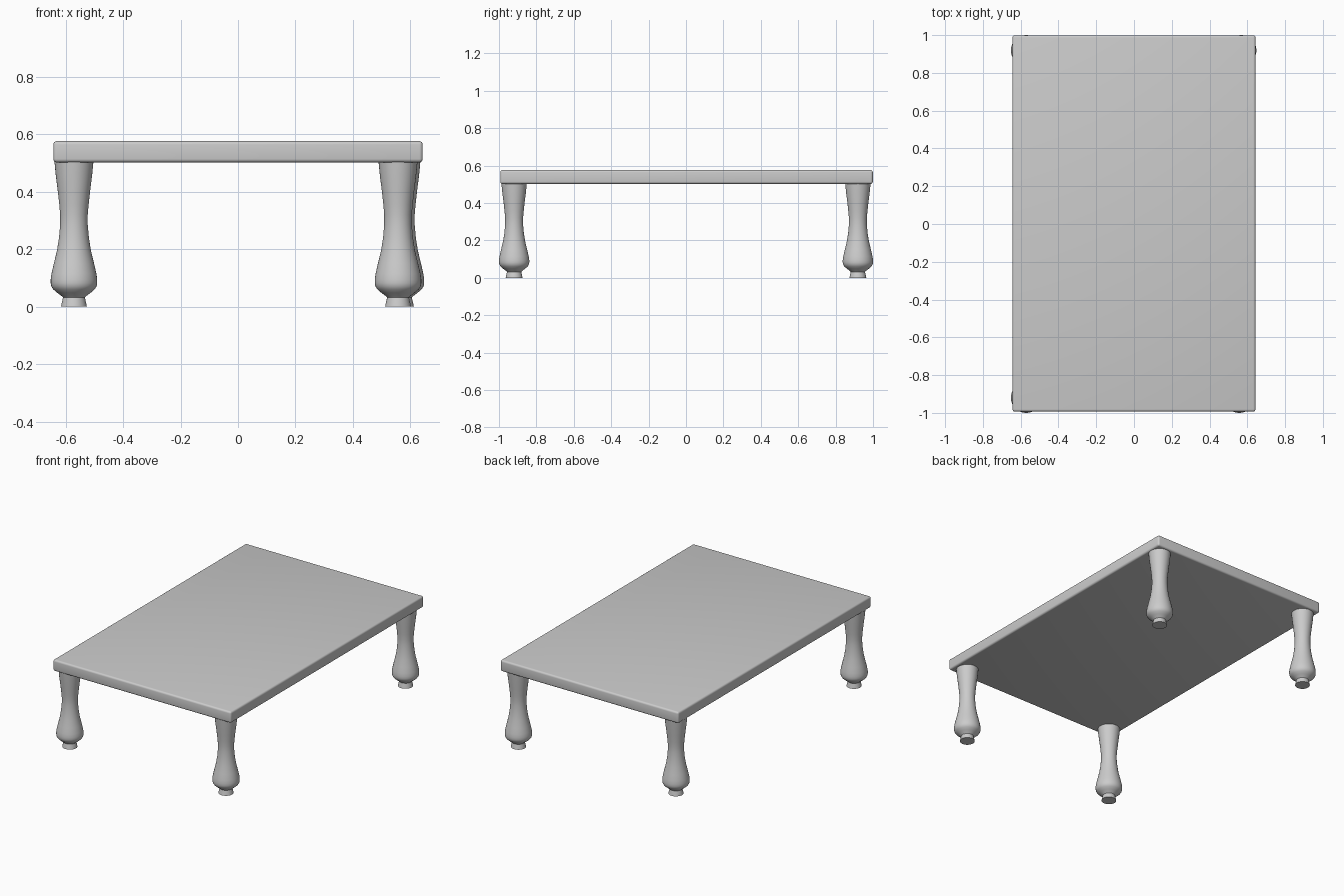
import bpy, bmesh, math
from mathutils import Vector

if "Cube" in bpy.data.objects:
    bpy.data.objects.remove(bpy.data.objects["Cube"])


def add_object(name, bm):
    bmesh.ops.recalc_face_normals(bm, faces=bm.faces)
    mesh = bpy.data.meshes.new(name)
    bm.to_mesh(mesh)
    bm.free()
    obj = bpy.data.objects.new(name, mesh)
    bpy.context.collection.objects.link(obj)
    bpy.ops.object.select_all(action='DESELECT')
    bpy.context.view_layer.objects.active = obj
    obj.select_set(True)
    return obj


def smooth(angle):
    bpy.ops.object.shade_smooth_by_angle(angle=math.radians(angle))


# Table top: slab with softly rounded edges
lo, hi = Vector((-0.643, -0.993, 0.502)), Vector((0.643, 0.999, 0.576))
bm = bmesh.new()
bmesh.ops.create_cube(bm, size=1)
for v in bm.verts:
    v.co = (lo + hi) / 2 + v.co * (hi - lo)
bmesh.ops.bevel(bm, geom=bm.edges[:], offset=0.012, segments=4,
                profile=0.5, affect='EDGES')
add_object("table_top", bm)
smooth(40)

# Turned leg: (radius, height) profile, foot to top
PROFILE = [(0.045, 0.0), (0.043, 0.010), (0.038, 0.032), (0.042, 0.036),
           (0.058, 0.048), (0.072, 0.060), (0.079, 0.071), (0.081, 0.082),
           (0.081, 0.095), (0.078, 0.115), (0.070, 0.150), (0.059, 0.195),
           (0.052, 0.240), (0.048, 0.285), (0.048, 0.320), (0.051, 0.355),
           (0.056, 0.400), (0.063, 0.455), (0.068, 0.506)]
SIDES = 40


def leg(name, x, y):
    bm = bmesh.new()
    rings = []
    for r, z in PROFILE:
        rings.append([bm.verts.new((r * math.cos(a), r * math.sin(a), z))
                      for a in (2 * math.pi * i / SIDES for i in range(SIDES))])
    for a, b in zip(rings, rings[1:]):
        for i in range(SIDES):
            j = (i + 1) % SIDES
            bm.faces.new((a[i], a[j], b[j], b[i]))
    bm.faces.new(rings[0])
    bm.faces.new(rings[-1])
    obj = add_object(name, bm)
    smooth(45)
    obj.location = (x, y, 0)


# Four corner legs
leg("front_left_leg", -0.571, -0.919)
leg("front_right_leg", 0.557, -0.919)
leg("back_left_leg", -0.571, 0.919)
leg("back_right_leg", 0.567, 0.919)
